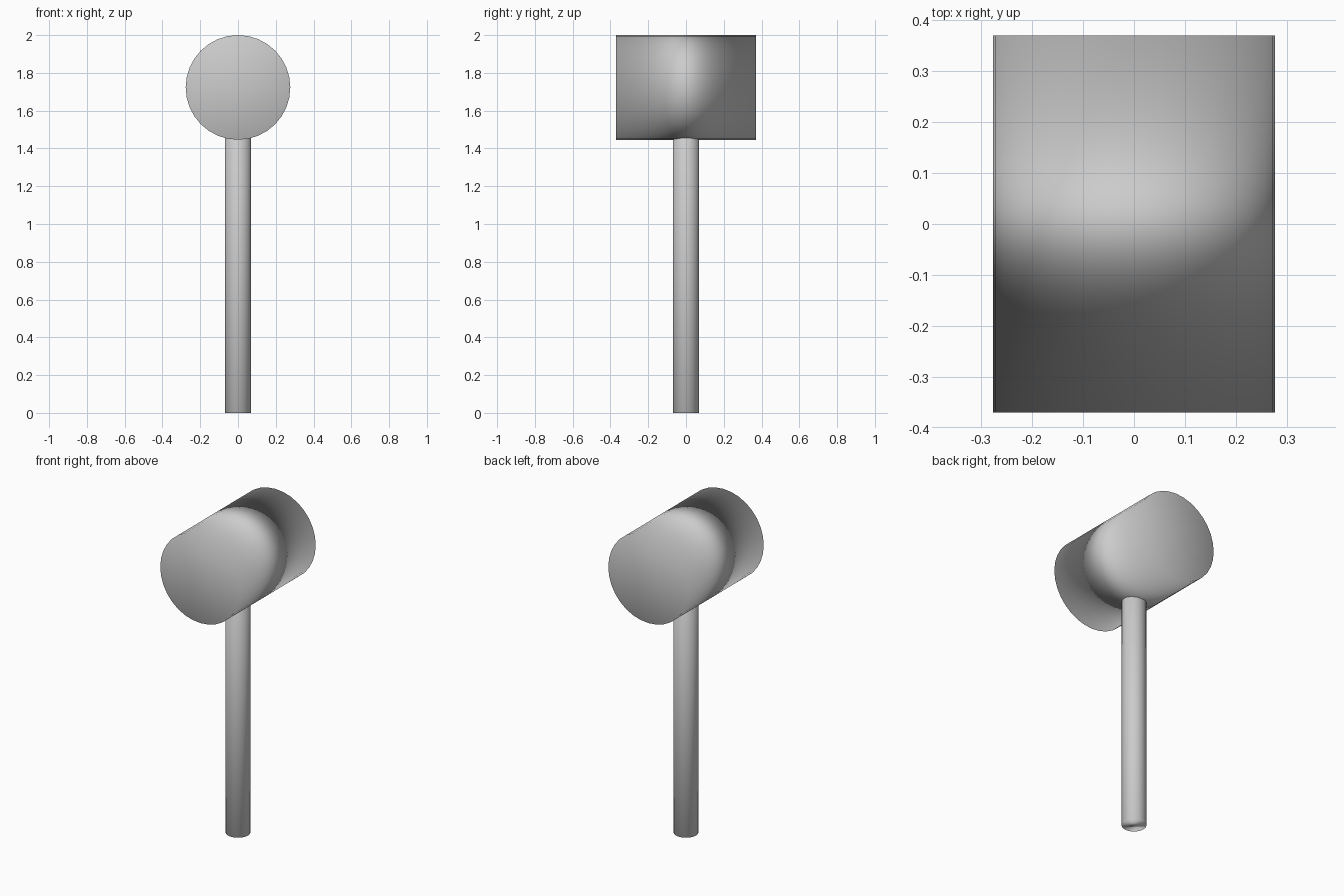
import bpy
import math

if "Cube" in bpy.data.objects:
    bpy.data.objects.remove(bpy.data.objects["Cube"])


def cylinder(name, radius, length, centre, rotation=(0, 0, 0), sides=32):
    bpy.ops.mesh.primitive_cylinder_add(
        vertices=sides, radius=radius, depth=length,
        location=centre, rotation=rotation)
    obj = bpy.context.object
    obj.name = name
    # Smooth everywhere, with the larger faces dominating the shading
    bpy.ops.object.shade_smooth()
    mod = obj.modifiers.new("area_shading", 'WEIGHTED_NORMAL')
    mod.mode = 'FACE_AREA'
    mod.weight = 50
    mod.keep_sharp = False
    return obj


HEAD_RADIUS = 0.277
HEAD_LENGTH = 0.74
HANDLE_RADIUS = 0.07
HANDLE_TOP = 1.46  # slightly sunk into the head

# Round mallet head lying front to back
cylinder("mallet_head", HEAD_RADIUS, HEAD_LENGTH,
         (0, 0, 2 - HEAD_RADIUS), (math.radians(90), 0, 0))

# Straight round handle standing on the ground
cylinder("handle", HANDLE_RADIUS, HANDLE_TOP, (0, 0, HANDLE_TOP / 2))
